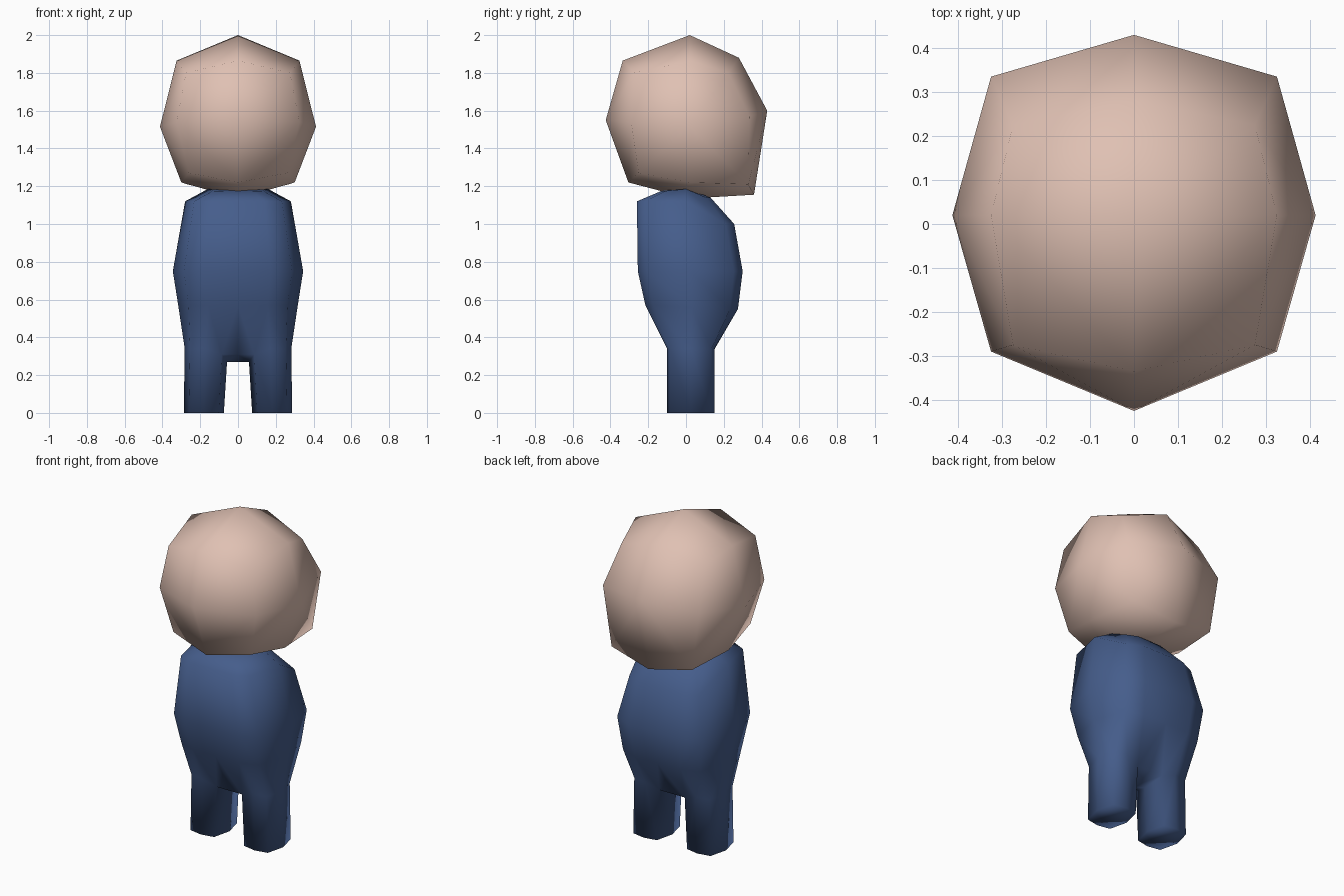
import bpy
import bmesh
from mathutils import Matrix

cube = bpy.data.objects.get("Cube")
if cube:
    bpy.data.objects.remove(cube, do_unlink=True)


def material(name, rgb):
    mat = bpy.data.materials.new(name)
    mat.use_nodes = True
    mat.diffuse_color = (*rgb, 1)
    mat.node_tree.nodes["Principled BSDF"].inputs["Base Color"].default_value = (*rgb, 1)
    return mat


def add_ring(bm, points):
    return [bm.verts.new(p) for p in points]


def bridge(bm, a, b, closed=False):
    """Join two rings of equal length with quads."""
    n = len(a)
    for i in range(n if closed else n - 1):
        j = (i + 1) % n
        bm.faces.new((a[i], a[j], b[j], b[i]))


def finish(bm, name, mat):
    """Mirror the left half, weld the seam and make a smooth object."""
    bmesh.ops.mirror(bm, geom=bm.verts[:] + bm.edges[:] + bm.faces[:],
                     matrix=Matrix.Identity(4), axis='X', merge_dist=0.001)
    bmesh.ops.remove_doubles(bm, verts=bm.verts[:], dist=0.001)
    bmesh.ops.recalc_face_normals(bm, faces=bm.faces[:])
    for face in bm.faces:
        face.smooth = True
    mesh = bpy.data.meshes.new(name)
    bm.to_mesh(mesh)
    bm.free()
    mesh.materials.append(mat)
    obj = bpy.data.objects.new(name, mesh)
    bpy.context.collection.objects.link(obj)
    return obj


skin = material("skin", (0.74, 0.53, 0.45))
blue = material("blue cloth", (0.06, 0.11, 0.26))

# Head: centre profile, side ring and a side pole
bm = bmesh.new()
profile = [(-.425, 1.55), (-.335, 1.865), (.02, 2), (.28, 1.88),
           (.43, 1.6), (.36, 1.155), (.02, 1.135), (-.305, 1.22)]
side = [(.325, -.29, 1.54), (.275, -.275, 1.8), (.325, .02, 1.865), (.275, .225, 1.8),
        (.325, .335, 1.57), (.27, .33, 1.21), (.3, .02, 1.22), (.26, -.25, 1.27)]
centre = add_ring(bm, [(0, y, z) for y, z in profile])
outer = add_ring(bm, side)
pole = bm.verts.new((.413, .02, 1.515))
bridge(bm, centre, outer, closed=True)
for i in range(0, 8, 2):
    bm.faces.new((pole, outer[i], outer[i + 1], outer[(i + 2) % 8]))
finish(bm, "head", skin)


# Body: half rings from front centre round the side to back centre
def torso_ring(bm, width, front, back, z_front, z_side, z_back):
    middle = (front + back) / 2
    corner = 0.83

    def row(y, z):
        yc = middle + (y - middle) * corner
        return [(0, y, z), (width * .5, y, z), (width * corner, yc, z)]
    points = row(front, z_front) + [(width, middle, z_side)] + row(back, z_back)[::-1]
    return add_ring(bm, points)


bm = bmesh.new()
rings = [torso_ring(bm, *spec) for spec in (
    (.16, -.13, .13, 1.175, 1.185, 1.14),
    (.28, -.26, .255, 1.12, 1.12, 1.0),
    (.345, -.255, .3, .75, .75, .75),
    (.315, -.215, .275, .57, .56, .55))]
for a, b in zip(rings, rings[1:]):
    bridge(bm, a, b)
crown = bm.verts.new((0, 0, 1.19))
for a, b in zip(rings[0], rings[0][1:]):
    bm.faces.new((crown, a, b))


# Legs: eight-sided tubes, starting at the inner front corner
def leg_ring(bm, inner, outer, z, z_corner, z_inner):
    mid, half = (inner + outer) / 2, (outer - inner) / 2
    left, right = mid - half * .75, mid + half * .75
    return add_ring(bm, [
        (left, -.085, z_corner), (mid, -.1, z), (right, -.085, z), (outer, .025, z),
        (right, .135, z), (mid, .15, z), (left, .135, z_corner), (inner, .025, z_inner)])


top = leg_ring(bm, .058, .282, .34, .31, .27)
foot = leg_ring(bm, .075, .287, 0, 0, 0)
bridge(bm, top, foot, closed=True)
bm.faces.new(foot)

# Hips: join the torso to the leg and close the crotch
hips = rings[-1]
bridge(bm, hips[1:6], top[1:6])
crotch = add_ring(bm, [(0, -.085, .31), (0, .025, .27), (0, .135, .31)])
bm.faces.new((hips[0], hips[1], top[0], crotch[0]))
bm.faces.new((hips[1], top[1], top[0]))
bm.faces.new((hips[6], hips[5], top[6], crotch[2]))
bm.faces.new((hips[5], top[5], top[6]))
bridge(bm, crotch, [top[0], top[7], top[6]])
finish(bm, "body", blue)
